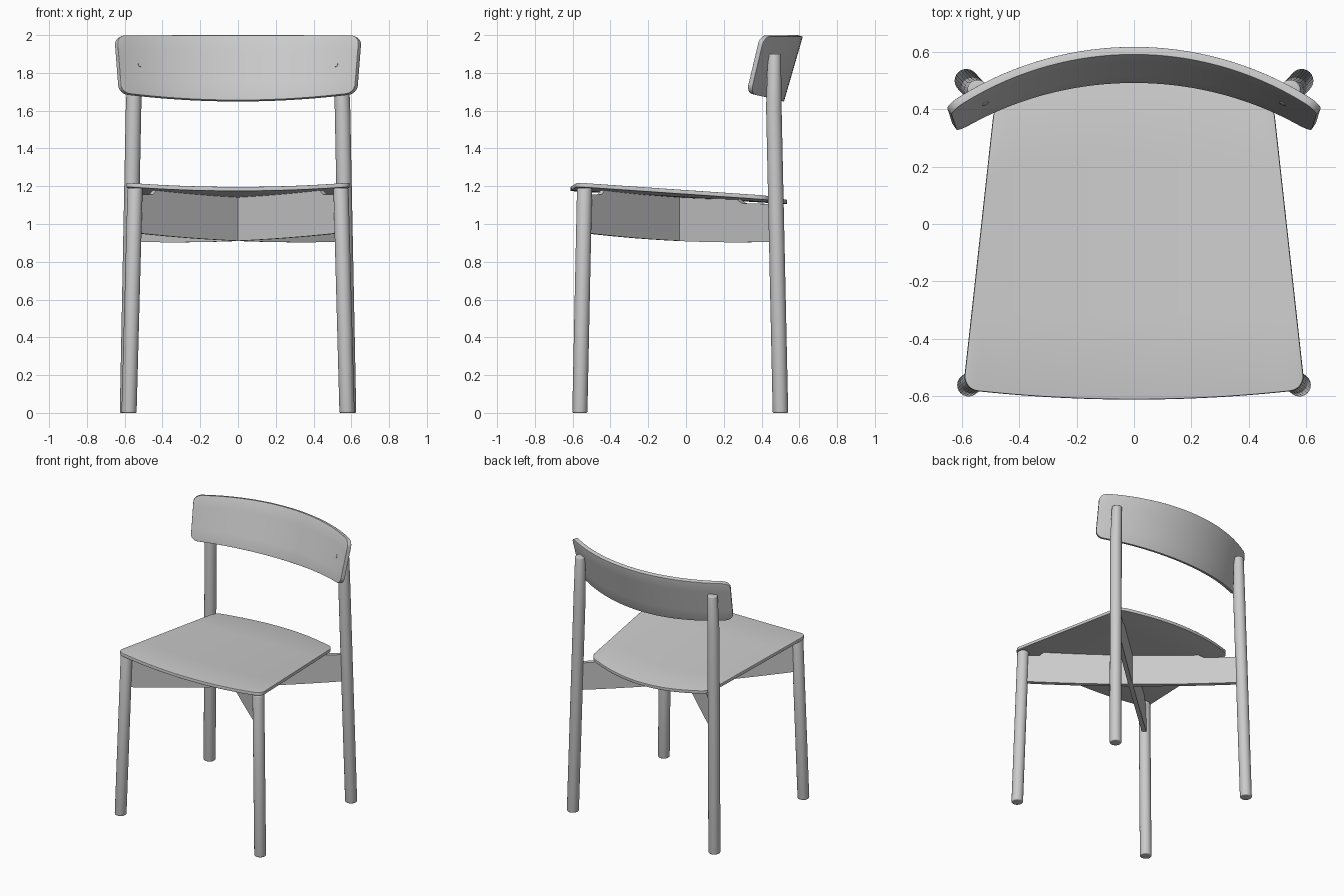
import bpy, bmesh, math
from mathutils import Vector

cube = bpy.data.objects.get("Cube")
if cube:
    bpy.data.objects.remove(cube)

# One plain grey for the whole chair
grey = bpy.data.materials.new("plain grey")
grey.use_nodes = True
colour = (0.6, 0.6, 0.6, 1)
grey.diffuse_color = colour
grey.node_tree.nodes["Principled BSDF"].inputs["Base Color"].default_value = colour


def finish(name, bm, thickness=0, bevel=0.0):
    """Turn a bmesh into a shaded object with optional thickness and soft edges."""
    bmesh.ops.recalc_face_normals(bm, faces=bm.faces)
    mesh = bpy.data.meshes.new(name)
    bm.to_mesh(mesh)
    bm.free()
    mesh.materials.append(grey)
    ob = bpy.data.objects.new(name, mesh)
    bpy.context.collection.objects.link(ob)
    bpy.ops.object.select_all(action='DESELECT')
    ob.select_set(True)
    bpy.context.view_layer.objects.active = ob
    if thickness:
        mod = ob.modifiers.new("thickness", 'SOLIDIFY')
        mod.thickness = thickness
        mod.offset = 0
        mod.use_even_offset = True
    if bevel:
        mod = ob.modifiers.new("soft edges", 'BEVEL')
        mod.width = bevel
        mod.segments = 3
        mod.limit_method = 'ANGLE'
        mod.angle_limit = math.radians(50)
    for mod in list(ob.modifiers):
        bpy.ops.object.modifier_apply(modifier=mod.name)
    bpy.ops.object.shade_smooth_by_angle(angle=math.radians(35))
    return ob


def plate(name, half, low, high, radius, place, thickness, rows=4):
    """Curved panel with rounded corners, built in columns between two edges."""
    inner = [i / 16 * (half - radius) for i in range(16)]
    corner = [half - radius + radius * math.sin(i / 6 * math.pi / 2) for i in range(7)]
    right = inner + corner
    columns = [-s for s in reversed(right[1:])] + right
    bm = bmesh.new()
    grid = []
    for s in columns:
        into = max(0, abs(s) - (half - radius))
        inset = radius - math.sqrt(max(0, radius ** 2 - into ** 2))
        a, b = low(s) + inset, high(s) - inset
        grid.append([bm.verts.new(place(s, a + (b - a) * j / rows))
                     for j in range(rows + 1)])
    for c, d in zip(grid, grid[1:]):
        for j in range(rows):
            bm.faces.new((c[j], d[j], d[j + 1], c[j + 1]))
    return finish(name, bm, thickness, 0.006)


def leg(name, rings, sides=24):
    """Round leg through rings of (x, y, z, radius)."""
    bm = bmesh.new()
    loops = []
    for x, y, z, r in rings:
        loops.append([bm.verts.new((x + r * math.cos(k * math.tau / sides),
                                    y + r * math.sin(k * math.tau / sides), z))
                      for k in range(sides)])
    for a, b in zip(loops, loops[1:]):
        for k in range(sides):
            n = (k + 1) % sides
            bm.faces.new((a[k], a[n], b[n], b[k]))
    bm.faces.new(loops[0])
    bm.faces.new(loops[-1])
    return finish(name, bm, bevel=0.007)


def rail(name, side):
    """Diagonal board from a front leg to the opposite back leg."""
    start, end = Vector((0.55 * side, -0.54, 0)), Vector((-0.56 * side, 0.48, 0))
    across = (end - start).cross(Vector((0, 0, 1))).normalized() * 0.015
    bottom = [(t / 12, 0.903 + 0.05 * (1 - t / 12 / 0.8) ** 2) for t in range(13)]
    top = [(1, 1.105), (0.83, 1.11), (0.8, 1.133), (0.5, 1.148),
           (0.1, 1.182), (0.08, 1.155), (0, 1.155)]
    bm = bmesh.new()
    verts = [bm.verts.new(start.lerp(end, t) + Vector((0, 0, z)) - across)
             for t, z in bottom + top]
    face = bm.faces.new(verts)
    ext = bmesh.ops.extrude_face_region(bm, geom=[face])["geom"]
    bmesh.ops.translate(bm, vec=across * 2,
                        verts=[v for v in ext if isinstance(v, bmesh.types.BMVert)])
    return finish(name, bm)


# Seat: tapers to the back, falls slightly and dips in the middle
def seat_point(s, y):
    x = s * (0.595 - 0.11 * (y + 0.57)) / 0.59
    z = 1.205 - 0.06 * (y + 0.57) - 0.022 * (1 - (x / 0.56) ** 2)
    return x, y, z


plate("seat", 0.59, lambda s: -0.612 + 0.035 * (s / 0.59) ** 2,
      lambda s: 0.535 - 0.11 * (s / 0.59) ** 2, 0.05, seat_point, 0.022)


# Backrest: arc in plan, leaning backwards, narrower at the bottom
BEND = 1.14


def back_point(s, z):
    x = s * (1 - 0.12 * (2 - z))
    sag = BEND - math.sqrt(BEND ** 2 - x ** 2)
    return x, 0.606 - sag - 0.29 * (2 - z), z


plate("backrest", 0.648, lambda s: 1.652 + 0.04 * (s / 0.648) ** 2,
      lambda s: 2.0 - 0.004, 0.045, back_point, 0.028)

# Legs, rails and backrest screws on both sides
for side, word in ((1, "left"), (-1, "right")):
    leg("front_leg_" + word, [(0.577 * side, -0.562, 0, 0.04),
                              (0.545 * side, -0.537, 1.19, 0.04)])
    leg("back_leg_" + word, [(0.585 * side, 0.5, 0, 0.041),
                             (0.553 * side, 0.465, 1.62, 0.041),
                             (0.546 * side, 0.468, 1.9, 0.035)])
    rail("cross_rail_" + word, side)

    centre = Vector(back_point(0.535 * side, 1.84))
    normal = Vector((-0.46 * side, -0.85, 0.26)).normalized()
    bm = bmesh.new()
    bmesh.ops.create_cone(bm, cap_ends=True, segments=16, radius1=0.012,
                          radius2=0.012, depth=0.033)
    bmesh.ops.rotate(bm, verts=bm.verts,
                     matrix=normal.to_track_quat('Z', 'Y').to_matrix())
    bmesh.ops.translate(bm, verts=bm.verts, vec=centre)
    finish("backrest_screw_" + word, bm)
